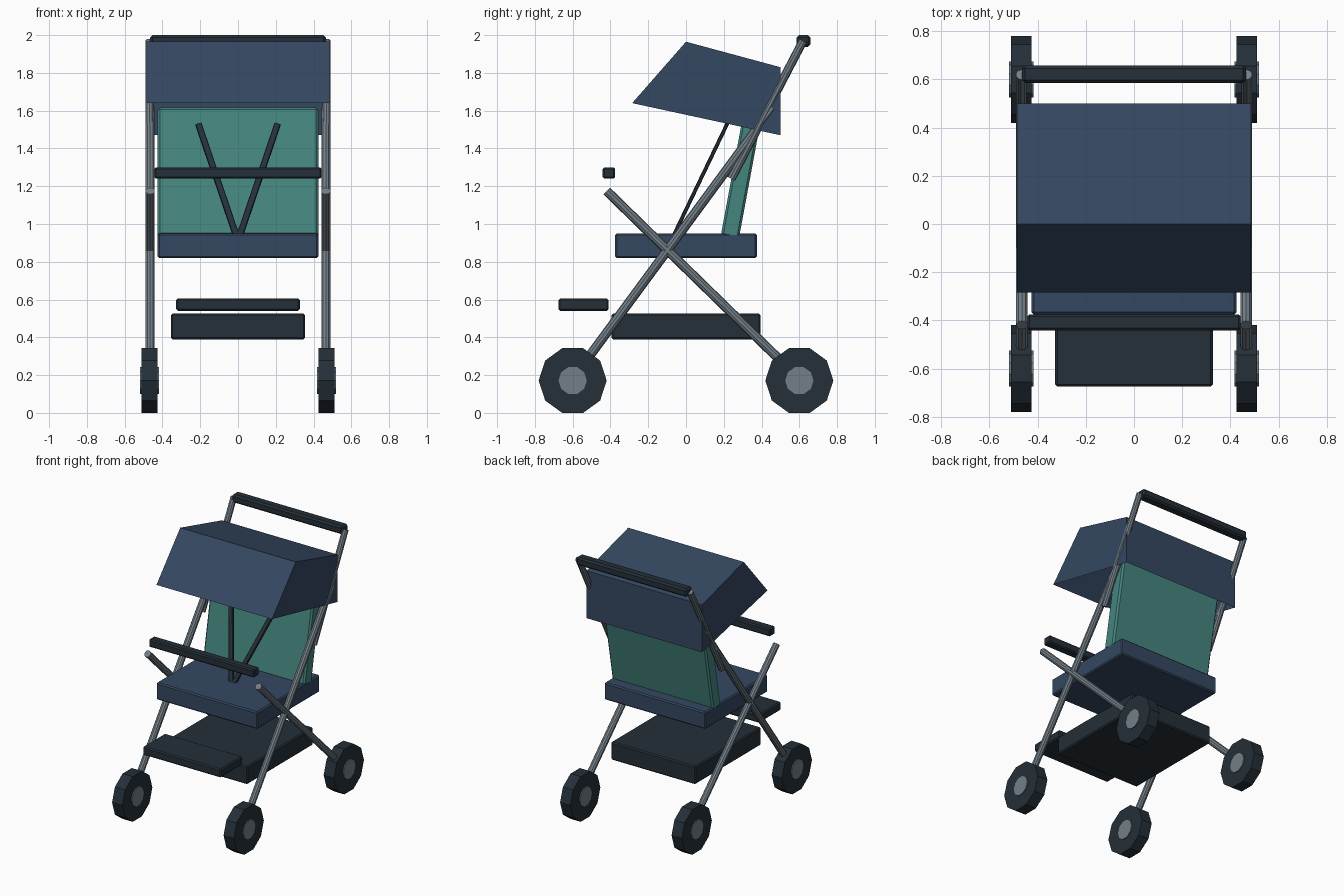
import bpy
import bmesh
import math
from mathutils import Vector, Matrix

if "Cube" in bpy.data.objects:
    bpy.data.objects.remove(bpy.data.objects["Cube"], do_unlink=True)


def material(name, rgb):
    mat = bpy.data.materials.new(name)
    mat.use_nodes = True
    colour = (*rgb, 1.0)
    mat.diffuse_color = colour
    mat.node_tree.nodes["Principled BSDF"].inputs["Base Color"].default_value = colour
    return mat


NAVY = material("navy_fabric", (0.035, 0.065, 0.12))
TEAL = material("teal_fabric", (0.06, 0.235, 0.21))
DARK = material("dark_rubber", (0.018, 0.029, 0.04))
METAL = material("grey_metal", (0.17, 0.21, 0.245))


def add_object(name, bm, mat, bevel=0.0):
    mesh = bpy.data.meshes.new(name)
    bm.to_mesh(mesh)
    bm.free()
    mesh.materials.append(mat)
    obj = bpy.data.objects.new(name, mesh)
    bpy.context.collection.objects.link(obj)
    if bevel:
        mod = obj.modifiers.new("soft_edges", "BEVEL")
        mod.width = bevel
        mod.segments = 1
    return obj


def box(name, centre, size, mat, bevel=0.009, rotation=Matrix()):
    bm = bmesh.new()
    matrix = Matrix.Translation(centre) @ rotation @ Matrix.Diagonal((*size, 1))
    bmesh.ops.create_cube(bm, size=1, matrix=matrix)
    return add_object(name, bm, mat, bevel)


def cylinder(name, start, end, radius, sides, mat, bevel=0.0):
    start, end = Vector(start), Vector(end)
    axis = end - start
    turn = axis.to_track_quat("Z", "Y").to_matrix().to_4x4()
    if abs(axis.x) > 0.01:
        turn = Matrix.Rotation(math.pi / 2, 4, "Y")
    bm = bmesh.new()
    bmesh.ops.create_cone(bm, cap_ends=True, segments=sides, radius1=radius,
                          radius2=radius, depth=axis.length,
                          matrix=Matrix.Translation((start + end) / 2) @ turn)
    return add_object(name, bm, mat, bevel)


# Seat, footrest, basket and bars
box("seat", (0, 0, 0.885), (0.85, 0.75, 0.13), NAVY)
box("footrest", (0, -0.543, 0.573), (0.655, 0.265, 0.065), DARK)
box("basket", (0, 0, 0.458), (0.71, 0.79, 0.137), DARK)
box("bumper_bar", (0, -0.408, 1.27), (0.885, 0.066, 0.06), DARK)
box("push_handle", (0, 0.622, 1.969), (0.93, 0.072, 0.062), DARK, 0.012)

# Reclined backrest
box("backrest", (0, 0.295, 1.27), (0.85, 0.097, 0.69), TEAL, 0.012,
    Matrix.Rotation(math.radians(-10.5), 4, "X"))

# Canopy: side profile swept across the width, open underneath
profile = [(-0.285, 1.64), (0, 1.965), (0.5, 1.83), (0.5, 1.47)]
bm = bmesh.new()
right = [bm.verts.new((-0.485, y, z)) for y, z in profile]
left = [bm.verts.new((0.485, y, z)) for y, z in profile]
bm.faces.new(right)
bm.faces.new(left[::-1])
for i in range(len(profile) - 1):
    bm.faces.new((right[i + 1], right[i], left[i], left[i + 1]))
bmesh.ops.recalc_face_normals(bm, faces=bm.faces)
bm.normal_update()
if bm.faces[:][0].normal.x > 0:
    bmesh.ops.reverse_faces(bm, faces=bm.faces)
add_object("canopy", bm, NAVY)

# Frame, wheels and harness on both sides
WHEEL_RADIUS = 0.18
AXLE = WHEEL_RADIUS * math.cos(math.pi / 10)
for side, label in ((-1, "right"), (1, "left")):
    x = side * 0.465
    cylinder(f"front_leg_{label}", (x, -0.6, 0.18), (x, 0.457, 1.615), 0.025, 10, METAL)
    cylinder(f"rear_leg_{label}", (x, 0.6, 0.18), (x, -0.42, 1.175), 0.025, 10, METAL)
    x = side * 0.468
    cylinder(f"push_tube_{label}", (x, 0.24, 1.24), (x, 0.62, 1.97), 0.023, 10, METAL)

    for y, end in ((-0.6, "front"), (0.6, "rear")):
        cylinder(f"{end}_wheel_{label}", (x - 0.043, y, AXLE), (x + 0.043, y, AXLE),
                 WHEEL_RADIUS, 10, DARK)
        cylinder(f"{end}_hub_{label}", (x - 0.05, y, AXLE), (x + 0.05, y, AXLE),
                 0.075, 10, METAL)

    low = Vector((side * 0.01, -0.065, 0.94))
    high = Vector((side * 0.21, 0.218, 1.53))
    along = (high - low).normalized()
    across = (Vector((1, 0, 0)) - along * along.x).normalized()
    turn = Matrix((across, along.cross(across), along)).transposed().to_4x4()
    box(f"harness_strap_{label}", (low + high) / 2,
        (0.034, 0.02, (high - low).length), DARK, 0.003, turn)
